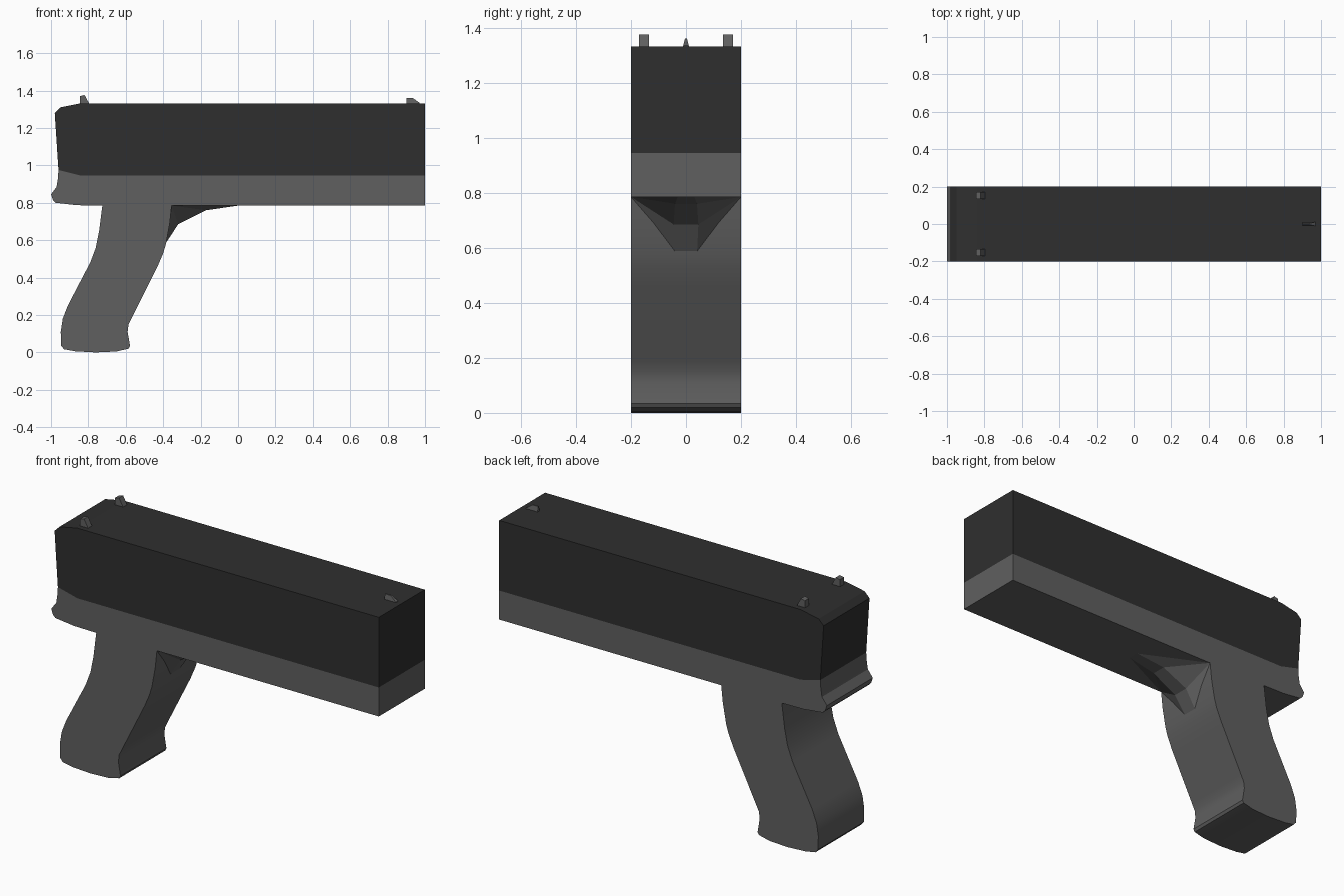
import bpy, bmesh

if "Cube" in bpy.data.objects:
    bpy.data.objects.remove(bpy.data.objects["Cube"])


def material(name, v):
    m = bpy.data.materials.new(name)
    m.diffuse_color = (v, v, v, 1)
    m.use_nodes = True
    m.node_tree.nodes["Principled BSDF"].inputs["Base Color"].default_value = m.diffuse_color
    return m


dark = material("dark_grey", 0.028)
grey = material("mid_grey", 0.115)


def finish(bm, name, mat, smooth=None):
    bmesh.ops.recalc_face_normals(bm, faces=bm.faces)
    me = bpy.data.meshes.new(name)
    bm.to_mesh(me)
    bm.free()
    ob = bpy.data.objects.new(name, me)
    bpy.context.collection.objects.link(ob)
    me.materials.append(mat)
    if smooth:
        bpy.context.view_layer.objects.active = ob
        ob.select_set(True)
        bpy.ops.object.shade_smooth_by_angle(angle=smooth)
        ob.select_set(False)
    return ob


def extrude(name, profile, y0, y1, mat, smooth=None):
    """Side profile in x/z, extruded from y0 to y1."""
    bm = bmesh.new()
    face = bm.faces.new([bm.verts.new((x, y0, z)) for x, z in profile])
    ext = bmesh.ops.extrude_face_region(bm, geom=[face])
    for v in ext["geom"]:
        if isinstance(v, bmesh.types.BMVert):
            v.co.y = y1
    return finish(bm, name, mat, smooth)


# Upper body
extrude("upper_body", [(-0.96, 0.975), (-0.84, 0.945), (1, 0.945), (1, 1.332),
                       (-0.84, 1.332), (-0.95, 1.31), (-0.98, 1.28)], -0.2, 0.2, dark)

# Lower body and handle in one outline
extrude("lower_body_and_handle", [
    (-0.96, 0.975), (-0.84, 0.945), (1, 0.945), (1, 0.785), (-0.355, 0.785),
    (-0.365, 0.69), (-0.385, 0.58), (-0.4, 0.53), (-0.43, 0.46), (-0.565, 0.19),
    (-0.585, 0.15), (-0.59, 0.11), (-0.577, 0.035), (-0.585, 0.02), (-0.65, 0.005),
    (-0.76, 0), (-0.87, 0.006), (-0.93, 0.017), (-0.945, 0.035), (-0.948, 0.11),
    (-0.937, 0.18), (-0.91, 0.25), (-0.79, 0.48), (-0.76, 0.56), (-0.742, 0.65),
    (-0.725, 0.785), (-0.86, 0.787), (-0.975, 0.8), (-0.99, 0.815), (-1, 0.845),
    (-0.97, 0.885), (-0.963, 0.93)], -0.2, 0.2, grey, 0.4)

# Faceted web under the body: centre strip fanned out to both handle corners
bm = bmesh.new()
strip = [(0, 0.0, 0.785), (-0.17, 0.04, 0.76), (-0.32, 0.045, 0.685), (-0.39, 0.04, 0.578)]
rails = []
for s in (-1, 1):
    corner = bm.verts.new((-0.355, s * 0.2, 0.785))
    rail = [bm.verts.new((x, s * max(w, 0.03), z)) for x, w, z in strip]
    for a, b in zip(rail, rail[1:]):
        bm.faces.new((corner, a, b))
    rails.append([corner] + rail)
left, right = rails
for i in range(1, 4):
    bm.faces.new((left[i], left[i + 1], right[i + 1], right[i]))
bm.faces.new((left[0], left[1], right[1], right[0]))
bm.faces.new((left[0], left[4], right[4], right[0]))
finish(bm, "front_web", grey)

# Two rear top studs
for s in (-1, 1):
    extrude("rear_stud", [(-0.845, 1.325), (-0.845, 1.37), (-0.82, 1.376), (-0.795, 1.33),
                          (-0.795, 1.325)], s * 0.135, s * 0.17, grey)

# Front top stud, narrower at its top
stud = extrude("front_stud", [(0.9, 1.325), (0.9, 1.36), (0.935, 1.36), (0.97, 1.335),
                              (0.97, 1.325)], -0.01, 0.01, grey)
for v in stud.data.vertices:
    if v.co.z > 1.35:
        v.co.y *= 0.4
